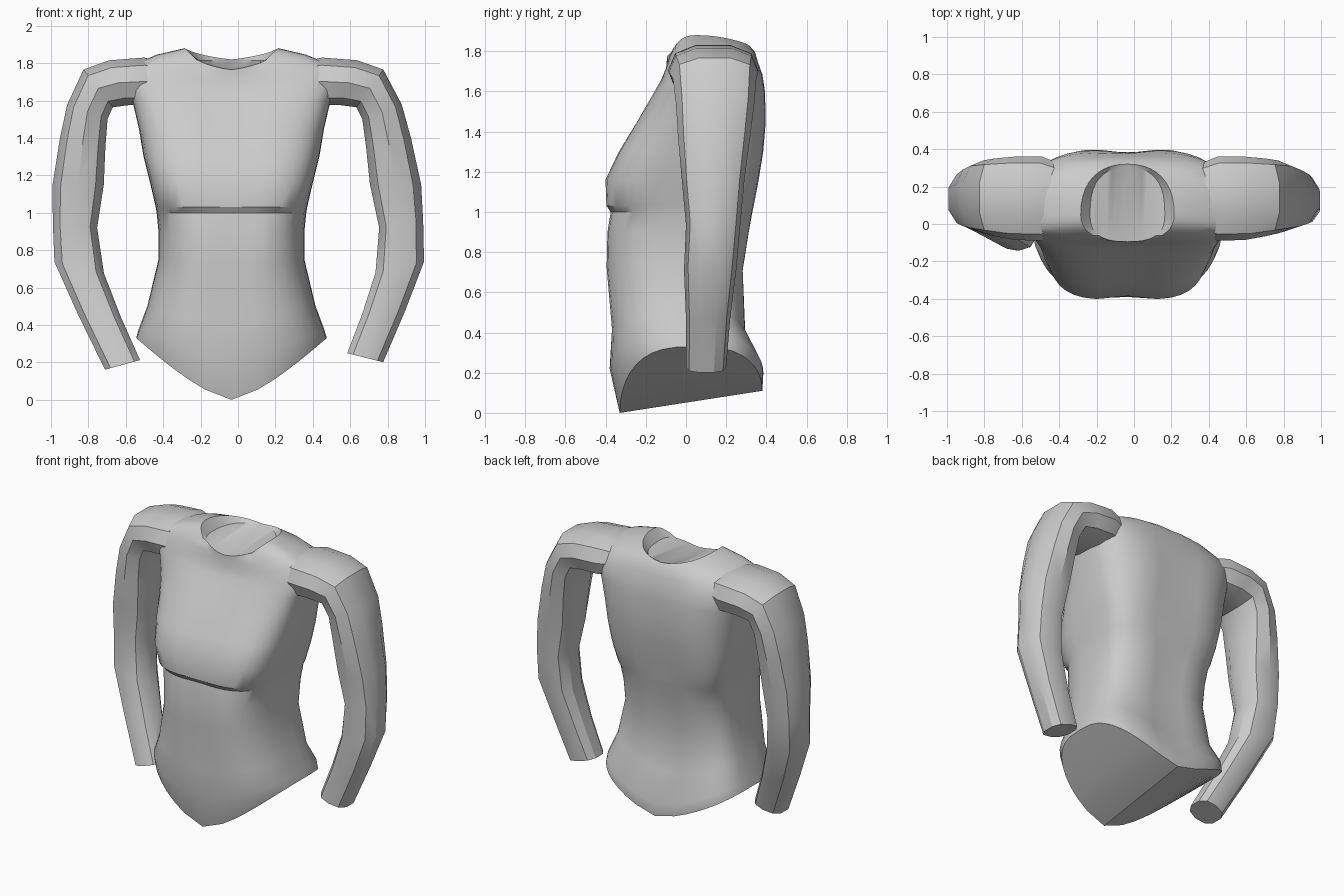
import bpy, bmesh, math
from mathutils import Vector

cube = bpy.data.objects.get("Cube")
if cube:
    bpy.data.objects.remove(cube, do_unlink=True)

grey = bpy.data.materials.new("plain grey")
grey.use_nodes = True
colour = (0.6, 0.6, 0.6, 1)
grey.diffuse_color = colour
grey.node_tree.nodes["Principled BSDF"].inputs["Base Color"].default_value = colour


def power(v, n):
    """Signed power that squares off a circle into a superellipse."""
    return math.copysign(abs(v) ** (2 / n), v)


def loft(name, rings, cap, angle):
    """Skin a list of equal point rings into one closed object."""
    bm = bmesh.new()
    loops = [[bm.verts.new(p) for p in ring] for ring in rings]
    n = len(loops[0])
    for a, b in zip(loops, loops[1:]):
        for i in range(n):
            j = (i + 1) % n
            bm.faces.new((a[i], a[j], b[j], b[i]))
    cap(bm, loops[0])
    cap(bm, loops[-1])
    bmesh.ops.recalc_face_normals(bm, faces=bm.faces)
    mesh = bpy.data.meshes.new(name)
    bm.to_mesh(mesh)
    bm.free()
    mesh.materials.append(grey)
    obj = bpy.data.objects.new(name, mesh)
    bpy.context.collection.objects.link(obj)
    bpy.ops.object.select_all(action="DESELECT")
    obj.select_set(True)
    bpy.context.view_layer.objects.active = obj
    bpy.ops.object.shade_smooth_by_angle(angle=math.radians(angle))


def flat_cap(bm, loop):
    bm.faces.new(loop)


def strip_cap(bm, loop):
    """Close a ring with strips running front to back."""
    n, half = len(loop), len(loop) // 2
    for i in range(n):
        if i < n // 4 or i >= n - n // 4:
            corners = (loop[i], loop[(i + 1) % n],
                       loop[(half - i - 1) % n], loop[(half - i) % n])
            bm.faces.new(list(dict.fromkeys(corners)))


# Torso: half width, front y, back y, side z, front z, back z, squareness, furrow
SIDES, CENTRE_X, MID_Y = 40, -0.035, 0.05
TORSO = [
    (.51, -.33, .38, .33, .00, .11, 2.9, 0),
    (.495, -.38, .385, .38, .22, .20, 2.9, 0),
    (.45, -.375, .30, .50, .40, .38, 2.9, .01),
    (.39, -.405, .29, .75, .72, .70, 2.9, .02),
    (.39, -.40, .32, .90, .90, .90, 3, .02),
    (.40, -.38, .335, 1.00, 1.00, 1.00, 3.2, .01),
    (.405, -.40, .34, 1.03, 1.03, 1.03, 3.6, .01),
    (.435, -.405, .365, 1.16, 1.16, 1.16, 3.8, .02),
    (.47, -.34, .39, 1.30, 1.30, 1.30, 3.4, .02),
    (.495, -.25, .405, 1.45, 1.45, 1.45, 3.2, .025),
    (.53, -.17, .40, 1.60, 1.58, 1.60, 3.2, .02),
    (.56, -.13, .385, 1.70, 1.63, 1.68, 3.2, .01),
    (.53, -.11, .36, 1.79, 1.655, 1.74, 2.9, 0),
    (.40, -.105, .345, 1.845, 1.67, 1.79, 2.6, 0),
    (.25, -.10, .32, 1.88, 1.68, 1.82, 2.3, 0),
    (.20, -.095, .30, 1.815, 1.765, 1.815, 2.6, 0),
]


def torso_ring(w, front, back, z_side, z_front, z_back, n, furrow):
    ring = []
    for i in range(SIDES):
        t = 2 * math.pi * i / SIDES
        u, v = power(math.sin(t), n), -power(math.cos(t), n)
        y = MID_Y + (v * (MID_Y - front) if v < 0 else v * (back - MID_Y))
        # breastbone and spine furrow
        y -= math.copysign(furrow * max(0, 1 - abs(u) * 2.5), v)
        z_mid = z_front + (z_back - z_front) * (v + 1) / 2
        ring.append((CENTRE_X + u * w, y, z_mid + (z_side - z_mid) * abs(u) ** 1.4))
    return ring


loft("torso", [torso_ring(*r) for r in TORSO], strip_cap, 32)

# Arm and shoulder: outer x, z, inner x, z, front y, back y
ARM = [
    (.30, 1.80, .30, 1.60, -.02, .30),
    (.45, 1.835, .44, 1.57, -.09, .36),
    (.64, 1.82, .55, 1.57, -.085, .36),
    (.78, 1.77, .63, 1.56, -.065, .35),
    (.88, 1.58, .66, 1.50, -.05, .34),
    (.93, 1.40, .68, 1.35, -.04, .32),
    (.985, 1.15, .70, 1.15, -.02, .29),
    (.995, .95, .75, .92, 0, .27),
    (1.0, .74, .73, .68, -.01, .25),
    (.90, .48, .66, .46, 0, .22),
    (.78, .20, .58, .25, 0, .20),
]


def arm_ring(side, ox, oz, ix, iz, front, back, n=10):
    ring = []
    for i in range(n):
        t = 2 * math.pi * (i + .5) / n
        a = (1 + power(math.cos(t), 2.5)) / 2
        x, z = ix + (ox - ix) * a, iz + (oz - iz) * a
        y = (front + back) / 2 + power(math.sin(t), 2.5) * (back - front) / 2
        if side < 0:                   # right forearm hangs further in and forward
            drop = max(0, .75 - z) / .55
            x += .045 - .06 * (1.7 - z) - .02 * drop
            y -= .15 * drop
            z -= .04 * drop
        ring.append(Vector((side * x, y, z)))
    return ring


for name, side in (("left_arm", 1), ("right_arm", -1)):
    loft(name, [arm_ring(side, *r) for r in ARM], flat_cap, 32)
